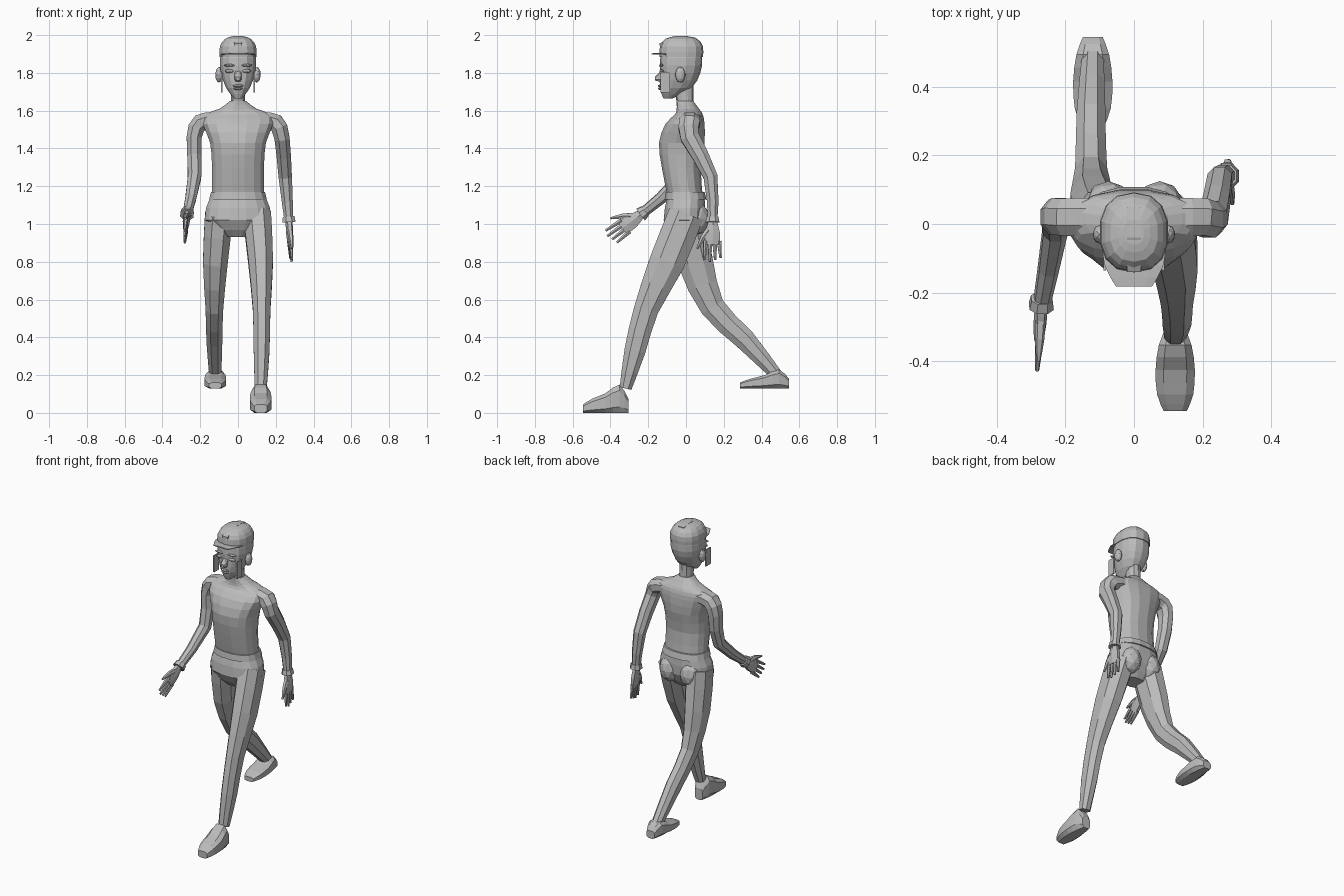
import bpy, bmesh, math
from mathutils import Vector

cube = bpy.data.objects.get("Cube")
if cube:
    bpy.data.objects.remove(cube, do_unlink=True)

grey = bpy.data.materials.new("plain grey")
grey.use_nodes = True
grey.diffuse_color = (.5, .5, .5, 1)
grey.node_tree.nodes["Principled BSDF"].inputs["Base Color"].default_value = grey.diffuse_color

right_axis, back_axis, up_axis = Vector((1, 0, 0)), Vector((0, 1, 0)), Vector((0, 0, 1))
sides = (("left", 1), ("right", -1))


def finish(name, bm):
    bmesh.ops.recalc_face_normals(bm, faces=bm.faces)
    mesh = bpy.data.meshes.new(name)
    bm.to_mesh(mesh)
    bm.free()
    mesh.materials.append(grey)
    bpy.context.collection.objects.link(bpy.data.objects.new(name, mesh))


def solid(name, create, centre, half_size, **options):
    """A cube or sphere primitive scaled to its half sizes."""
    bm = bmesh.new()
    create(bm, **options)
    bmesh.ops.scale(bm, vec=half_size, verts=bm.verts)
    bmesh.ops.translate(bm, vec=centre, verts=bm.verts)
    finish(name, bm)


def ball(name, centre, half_size):
    solid(name, bmesh.ops.create_icosphere, centre, half_size, subdivisions=2, radius=1)


def smooth(rows):
    """Insert a curved midpoint between every two rows."""
    result = [rows[0]]
    for i in range(len(rows) - 1):
        before, after = rows[max(i - 1, 0)], rows[min(i + 2, len(rows) - 1)]
        middle = [(9 * (b + c) - a - d) / 16
                  for a, b, c, d in zip(before, rows[i], rows[i + 1], after)]
        result += [middle, rows[i + 1]]
    return result


def loft(name, rings, sides_count, power):
    """Skin rounded-square rings given as (centre, half side, half depth)."""
    bm = bmesh.new()
    loops = []
    for centre, side, depth in rings:
        loop = []
        for i in range(sides_count):
            angle = math.tau * (i + .5) / sides_count
            across, along = math.cos(angle), math.sin(angle)
            loop.append(bm.verts.new(centre
                                     + side * math.copysign(abs(across) ** power, across)
                                     + depth * math.copysign(abs(along) ** power, along)))
        loops.append(loop)
    for lower, upper in zip(loops, loops[1:]):
        for i in range(sides_count):
            j = (i + 1) % sides_count
            bm.faces.new((lower[i], lower[j], upper[j], upper[i]))
    bm.faces.new(loops[0])
    bm.faces.new(loops[-1])
    finish(name, bm)


def stack(name, levels, sides_count=16):
    """Level rings: height, half width, front y, back y."""
    loft(name, [(Vector((0, (front + back) / 2, z)), right_axis * width,
                 back_axis * (back - front) / 2)
                for z, width, front, back in smooth(levels)], sides_count, .85)


def extrude(name, x, sections, sides_count=8):
    """Upright rings from back to front: y, z, half width, half height."""
    loft(name, [(Vector((x, y, z)), right_axis * width, up_axis * height)
                for y, z, width, height in smooth(sections)], sides_count, .6)


def tube(name, points, radii, reference, sides_count=8):
    """Limb through the points, with (side, depth) radii across its path."""
    rows = smooth([(*point, *radius) for point, radius in zip(points, radii)])
    centres = [Vector(row[:3]) for row in rows]
    rings = []
    for i, (*_, wide, deep) in enumerate(rows):
        tangent = (centres[min(i + 1, len(rows) - 1)] - centres[max(i - 1, 0)]).normalized()
        side = (reference - tangent * reference.dot(tangent)).normalized()
        rings.append((centres[i], side * wide, tangent.cross(side) * deep))
    loft(name, rings, sides_count, .9)


# Sweater with rounded shoulders, hem and neck
stack("sweater", [(1.15, .14, -.1, .09), (1.3, .14, -.13, .08), (1.43, .15, -.145, .1),
                  (1.53, .19, -.11, .1), (1.58, .18, -.06, .09), (1.61, .1, -.05, .07),
                  (1.65, .045, -.05, .04)])
stack("sweater_hem", [(1.13, .155, -.115, .11), (1.17, .145, -.11, .1)])
stack("neck", [(1.6, .05, -.05, .05), (1.65, .04, -.05, .04), (1.73, .04, -.07, .04)], 10)

# Pelvis and buttocks
stack("pelvis", [(1.14, .15, -.1, .1), (1.02, .18, -.12, .1), (.93, .07, -.06, .05)])
for side, sign in sides:
    ball(side + "_buttock", (sign * .075, .05, 1.03), (.07, .075, .09))


# Striding leg through hip, thigh, knee, calf and ankle, with its shoe
def leg(side, sign, joints, heel, floor, length, instep):
    radii = [(.08, .1), (.07, .1), (.05, .07), (.045, .06), (.034, .034)]
    tube(side + "_leg", [(sign * x, y, z) for x, (y, z) in zip((.1, .12, .125, .125, .12), joints)],
         radii, right_axis)
    profile = [(0, .03, .5), (.2, .05, 1), (.5, .06, .7), (.8, .055, .5), (1, .035, .3)]
    extrude(side + "_shoe", sign * .12,
            [(heel - part * length, floor + rise * instep / 2, width, rise * instep * .52)
             for part, width, rise in profile])


leg("left", 1, [(0, 1.05), (-.1, .8), (-.21, .55), (-.27, .33), (-.32, .13)], -.305, 0, .24, .15)
leg("right", -1, [(0, 1.05), (.05, .8), (.14, .56), (.31, .39), (.48, .2)], .545, .13, .26, .1)


# Hand: palm, four fingers and a thumb, laid out along and across the wrist
def hand(side, wrist, along, across):
    def strand(name, steps, radii):
        tube(side + name, [wrist + along * far + across * off for far, off in steps],
             radii, across, 6)

    strand("_palm", [(-.02, 0), (.06, 0), (.12, 0)], [(.02, .018), (.045, .019), (.043, .014)])
    for i in range(4):
        offset = .036 - .024 * i
        reach = .21 - .01 * abs(i - 1)
        strand("_finger_" + "abcd"[i], [(.1, offset), (reach, offset * 1.2)],
               [(.014, .013), (.007, .006)])
    strand("_thumb", [(.03, .01), (.08, .05), (.14, .08)], [(.02, .015), (.015, .014), (.006, .006)])


# Sleeve from shoulder to wrist, with a flared cuff and the hand
def arm(side, sign, elbow, wrist, along, across):
    elbow, wrist, along = Vector(elbow), Vector(wrist), Vector(along).normalized()
    shoulder = [Vector((sign * x, .02, z)) for x, z in ((.13, 1.55), (.2, 1.535), (.232, 1.46))]
    tube(side + "_sleeve", shoulder + [elbow, wrist],
         [(.06, .045), (.058, .05), (.054, .043), (.04, .038), (.027, .025)], back_axis)
    tube(side + "_cuff", [wrist - along * .03, wrist], [(.033, .033), (.04, .038)], back_axis)
    hand(side, wrist, along, Vector(across).normalized())


arm("left", 1, (.25, .13, 1.25), (.27, .14, 1.01), (.06, 0, -1), (.1, -1, 0))
arm("right", -1, (-.23, -.02, 1.25), (-.27, -.24, 1.05), (-.06, -.8, -.6), (0, -.6, .8))

# Head with a narrow jaw
stack("head", [(1.665, .022, -.12, -.07), (1.72, .064, -.138, .03), (1.8, .092, -.138, .076),
               (1.88, .097, -.136, .086), (1.96, .07, -.1, .06)], 14)

# Nose, lips, eyes, brows, ears and flat cheek plates
extrude("nose", 0, [(-.12, 1.79, .02, .04), (-.15, 1.775, .018, .02), (-.165, 1.77, .01, .01)])
ball("upper_lip", (0, -.136, 1.731), (.03, .013, .008))
ball("lower_lip", (0, -.135, 1.717), (.025, .013, .008))
for side, sign in sides:
    ball(side + "_eye", (sign * .045, -.128, 1.81), (.025, .012, .01))
    ball(side + "_brow", (sign * .045, -.13, 1.84), (.032, .012, .007))
    ball(side + "_ear", (sign * .1, -.03, 1.79), (.02, .027, .042))
    solid(side + "_cheek_plate", bmesh.ops.create_cube, (sign * .085, -.11, 1.75),
          (.004, .025, .055), size=2)

# Cap with raised centre band and forward brim
stack("cap", [(1.885, .1, -.14, .09), (1.94, .098, -.138, .09), (1.98, .07, -.11, .06),
              (1.994, .03, -.06, .01)], 14)
extrude("cap_band", 0, [(.05, 1.98, .025, .008), (-.04, 1.99, .025, .008),
                        (-.14, 1.95, .025, .008)], 4)
extrude("cap_brim", 0, [(-.04, 1.89, .1, .004), (-.12, 1.9, .09, .004), (-.182, 1.9, .055, .004)])
